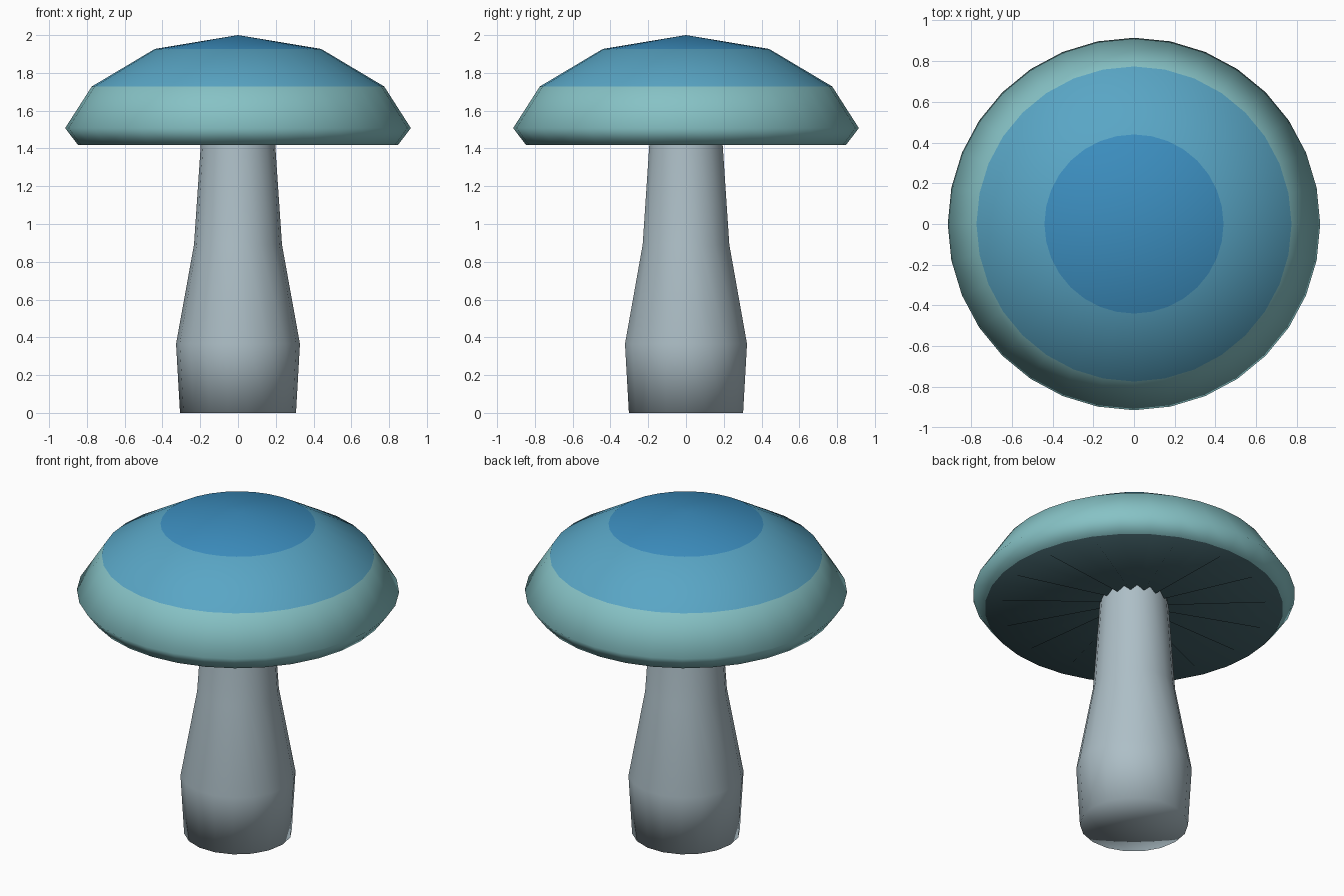
import bpy, bmesh
from math import cos, sin, tau

if "Cube" in bpy.data.objects:
    bpy.data.objects.remove(bpy.data.objects["Cube"])


def material(name, rgb):
    m = bpy.data.materials.new(name)
    m.diffuse_color = (*rgb, 1)
    m.use_nodes = True
    m.node_tree.nodes["Principled BSDF"].inputs["Base Color"].default_value = m.diffuse_color
    return m


def lathe(name, profile, sides, mats, mat_ids, fold=0.0):
    """Revolve (radius, z) points; radius 0 closes to a single vertex.
    fold raises every second vertex of the last ring (gill pleats)."""
    bm = bmesh.new()
    rings = []
    for k, (r, z) in enumerate(profile):
        if r == 0:
            rings.append([bm.verts.new((0, 0, z))] * sides)
            continue
        lift = fold if k == len(profile) - 1 else 0
        rings.append([bm.verts.new((r * cos(tau * i / sides), r * sin(tau * i / sides),
                                    z + lift * (i % 2))) for i in range(sides)])
    for k in range(len(rings) - 1):
        a, b = rings[k], rings[k + 1]
        for i in range(sides):
            j = (i + 1) % sides
            corners = list(dict.fromkeys((a[i], b[i], b[j], a[j])))
            f = bm.faces.new(corners)
            f.material_index = mat_ids[k]
            f.smooth = True
    bm.normal_update()
    me = bpy.data.meshes.new(name)
    bm.to_mesh(me)
    bm.free()
    for m in mats:
        me.materials.append(m)
    ob = bpy.data.objects.new(name, me)
    bpy.context.collection.objects.link(ob)
    return ob


blue = material("cap_blue", (0.045, 0.27, 0.52))
mid = material("cap_mid", (0.10, 0.38, 0.56))
teal = material("cap_teal", (0.24, 0.54, 0.56))
dark = material("gill_dark", (0.06, 0.13, 0.15))
pale = material("stem_pale", (0.42, 0.52, 0.57))

# Domed cap with a turned-in rim and a pleated underside
lathe("cap", [(0, 2.0), (0.44, 1.927), (0.774, 1.728), (0.915, 1.508),
              (0.847, 1.418), (0.17, 1.43)],
      32, [blue, mid, teal, dark], [0, 1, 2, 2, 3], fold=0.03)

# Stem swelling towards the base, closed underneath
lathe("stem", [(0.193, 1.47), (0.197, 1.42), (0.233, 0.89),
               (0.328, 0.365), (0.307, 0), (0, 0)],
      18, [pale], [0] * 5)
